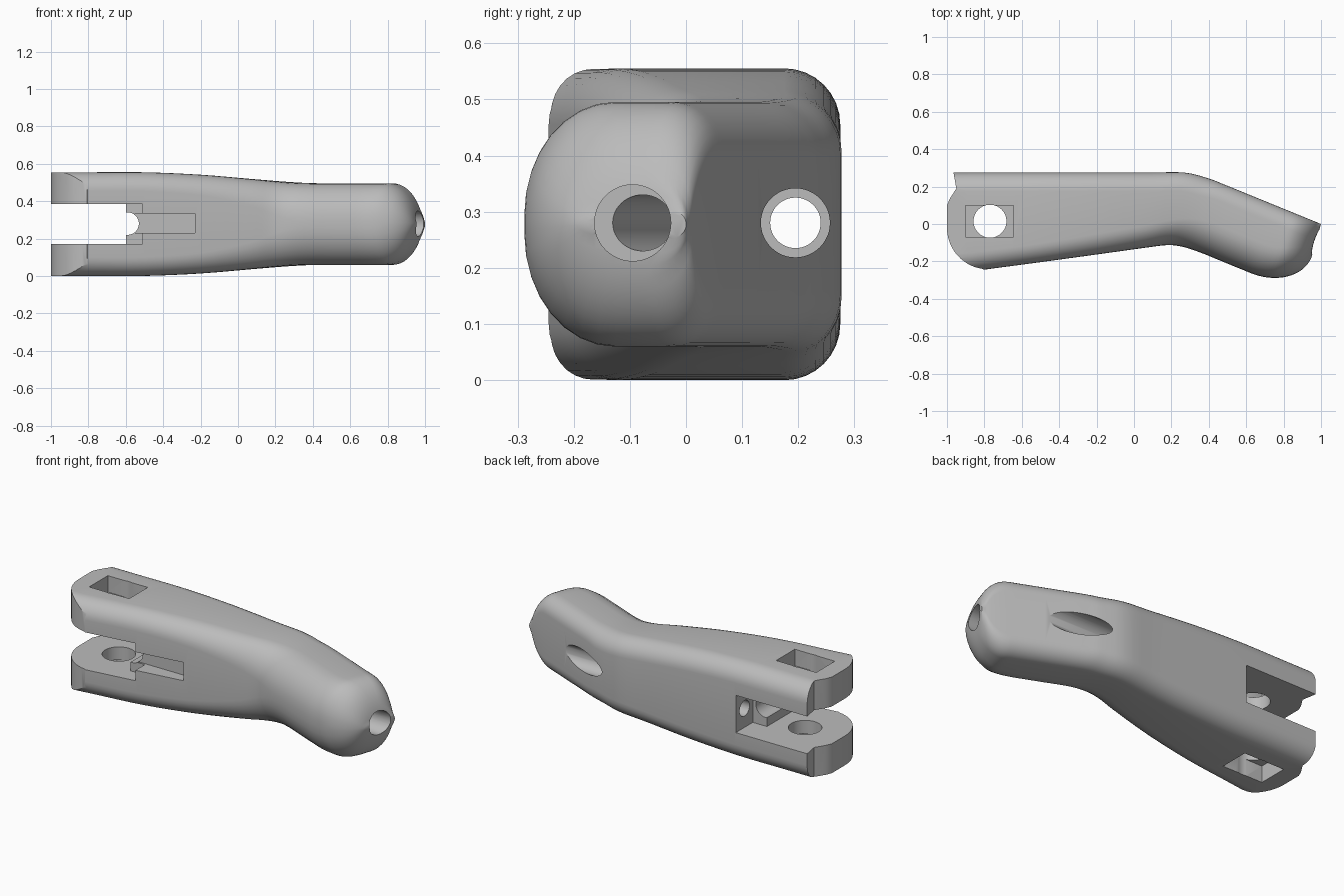
import bpy, bmesh, math
from mathutils import Vector, Matrix

cube = bpy.data.objects.get("Cube")
if cube:
    bpy.data.objects.remove(cube, do_unlink=True)

MID = 0.2775                       # height of the symmetry plane
ALONG = Vector((0.926, -0.378))    # direction of the bent arm
ACROSS = Vector((-0.378, -0.926))  # from the arm's back to its front
TIP = Vector((1, 0))

grey = bpy.data.materials.new("satin grey")
grey.use_nodes = True
grey.diffuse_color = (0.5, 0.5, 0.5, 1)
grey.node_tree.nodes["Principled BSDF"].inputs["Base Color"].default_value = (0.5, 0.5, 0.5, 1)


def make(name, bm):
    bmesh.ops.recalc_face_normals(bm, faces=bm.faces)
    mesh = bpy.data.meshes.new(name)
    bm.to_mesh(mesh)
    bm.free()
    mesh.materials.append(grey)
    ob = bpy.data.objects.new(name, mesh)
    bpy.context.collection.objects.link(ob)
    return ob


def box(name, x, y, z):
    bm = bmesh.new()
    bmesh.ops.create_cube(bm, size=1)
    for v in bm.verts:
        v.co = [a + (b - a) * (c + 0.5) for (a, b), c in zip((x, y, z), v.co)]
    return make(name, bm)


def rod(name, start, end, radius):
    a, b = Vector(start), Vector(end)
    turn = (b - a).to_track_quat('Z', 'Y').to_matrix().to_4x4()
    bm = bmesh.new()
    bmesh.ops.create_cone(bm, cap_ends=True, segments=48, radius1=radius, radius2=radius,
                          depth=(b - a).length, matrix=Matrix.Translation((a + b) / 2) @ turn)
    return make(name, bm)


def prism(name, outline, z0, z1):
    bm = bmesh.new()
    face = bm.faces.new([bm.verts.new((x, y, z0)) for x, y in outline])
    top = bmesh.ops.extrude_face_region(bm, geom=[face])["geom"]
    for v in top:
        if isinstance(v, bmesh.types.BMVert):
            v.co.z = z1
    return make(name, bm)


def section(values, steps=8):
    """Rounded upright section between a back and a front point."""
    bx, by, fx, fy, h, rb, rw, rz = values
    back, front = Vector((bx, by)), Vector((fx, fy))
    width = (front - back).length
    rb = min(rb, h * 0.95, width * 0.45)
    rw, rz = min(rw, width * 0.5), min(rz, h * 0.95)
    ring = []
    for cx, cz, a, b, q in ((width - rw, h - rz, rw, rz, 0), (rb, h - rb, rb, rb, 1),
                            (rb, rb - h, rb, rb, 2), (width - rw, rz - h, rw, rz, 3)):
        for i in range(steps + 1):
            t = (q + i / steps) * math.pi / 2
            p = back.lerp(front, (cx + a * math.cos(t)) / width)
            ring.append((p.x, p.y, MID + cz + b * math.sin(t)))
    return ring


# Main sections: back x, y, front x, y, half height, back radius, front radii
keys = [
    (-1.1, 0.275, -1.1, -0.285, 0.277, 0.1, 0.1, 0.1),
    (-0.8, 0.275, -0.8, -0.244, 0.277, 0.1, 0.1, 0.1),
    (-0.5, 0.275, -0.5, -0.204, 0.277, 0.1, 0.1, 0.1),
    (-0.2, 0.275, -0.2, -0.163, 0.264, 0.1, 0.11, 0.11),
    (0.08, 0.275, 0.06, -0.127, 0.241, 0.1, 0.12, 0.14),
    (0.27, 0.275, 0.18, -0.113, 0.227, 0.1, 0.14, 0.17),
    (0.4, 0.243, 0.26, -0.122, 0.22, 0.1, 0.16, 0.19),
]
for s in (-0.54, -0.4, -0.25):
    b = TIP + ALONG * (s - 0.02)
    f = TIP + ALONG * s + ACROSS * 0.385
    keys.append((*b, *f, 0.218, 0.09, 0.17, 0.2))

sections = []
for i in range(len(keys) - 1):
    quad = [keys[max(0, min(len(keys) - 1, i + k))] for k in (-1, 0, 1, 2)]
    for n in range(4):
        t = n / 4
        sections.append([b + 0.5 * t * (c - a + t * (2 * a - 5 * b + 4 * c - d
                         + t * (3 * b - a - 3 * c + d))) for a, b, c, d in zip(*quad)])

# Domed end
for n in range(19):
    t = n / 18 * math.pi / 2
    s = -0.25 + 0.27 * math.sin(t)
    h = 0.218 * math.sqrt(max(0.01, 1 - (max(0, s + 0.135) / 0.155) ** 2))
    b = TIP + ALONG * (s - 0.02)
    f = TIP + ALONG * s + ACROSS * (0.185 + 0.2 * math.cos(t))
    sections.append((*b, *f, h, 0.09, 0.17, 0.2))

bm = bmesh.new()
rings = [[bm.verts.new(p) for p in section(v)] for v in sections]
for r1, r2 in zip(rings, rings[1:]):
    for j in range(len(r1)):
        k = (j + 1) % len(r1)
        bm.faces.new((r1[j], r1[k], r2[k], r2[j]))
bm.faces.new(rings[0])
bm.faces.new(rings[-1])
lever = make("lever_body", bm)

# Plan outline that trims the forked end
plan = [(1.2, 0.5), (-0.965, 0.5), (-0.965, 0.275), (-0.95, 0.19), (-0.985, 0.135), (-1, 0.1)]
for n in range(13):
    t = math.pi + n / 12 * math.pi * 0.46
    plan.append((-0.78 + 0.22 * math.cos(t), -0.02 + 0.222 * math.sin(t)))
plan += [(-0.7, -0.5), (1.2, -0.5)]
trim = prism("fork_outline", plan, -0.2, 0.8)

# Fork gap, pockets and bores
slot = (0.17, 0.385)
cutters = [
    box("fork_gap", (-1.3, -0.6), (-0.6, 0.6), slot),
    box("front_pocket", (-0.7, -0.51), (-0.6, -0.12), slot),
    box("back_pocket", (-0.7, -0.51), (0.12, 0.6), slot),
    rod("gap_notch", (-0.59, -0.3, 0.28), (-0.59, 0.3, 0.28), 0.06),
    box("front_groove", (-0.55, -0.23), (-0.6, -0.11), (0.23, 0.335)),
    rod("pivot_bore", (-0.77, 0.015, -0.2), (-0.77, 0.015, 0.8), 0.088),
    box("upper_recess", (-0.9, -0.645), (-0.07, 0.1), (0.46, 0.8)),
    box("lower_recess", (-0.9, -0.645), (-0.07, 0.1), (-0.2, 0.095)),
    rod("long_bore", (-0.8, 0.195, 0.28), (0.9, 0.195, 0.28), 0.045),
    rod("long_counterbore", (0.25, 0.195, 0.28), (0.9, 0.195, 0.28), 0.0615),
    rod("tip_counterbore", (0.86, -0.095, 0.28), (1.2, -0.095, 0.28), 0.068),
    rod("tip_bore", (0.92, -0.1, 0.28), (0.55, 0.04, 0.28), 0.05),
]
for ob, operation in [(trim, 'INTERSECT')] + [(c, 'DIFFERENCE') for c in cutters]:
    mod = lever.modifiers.new(ob.name, 'BOOLEAN')
    mod.object, mod.operation, mod.solver = ob, operation, 'EXACT'

# Bake the cuts and drop the cutters
graph = bpy.context.evaluated_depsgraph_get()
lever.data = bpy.data.meshes.new_from_object(lever.evaluated_get(graph))
lever.modifiers.clear()
for ob in [trim] + cutters:
    bpy.data.objects.remove(ob, do_unlink=True)
lever.data.materials.clear()
lever.data.materials.append(grey)
for p in lever.data.polygons:
    p.material_index = 0

bpy.ops.object.select_all(action='DESELECT')
lever.select_set(True)
bpy.context.view_layer.objects.active = lever
bpy.ops.object.shade_smooth_by_angle(angle=math.radians(28))
